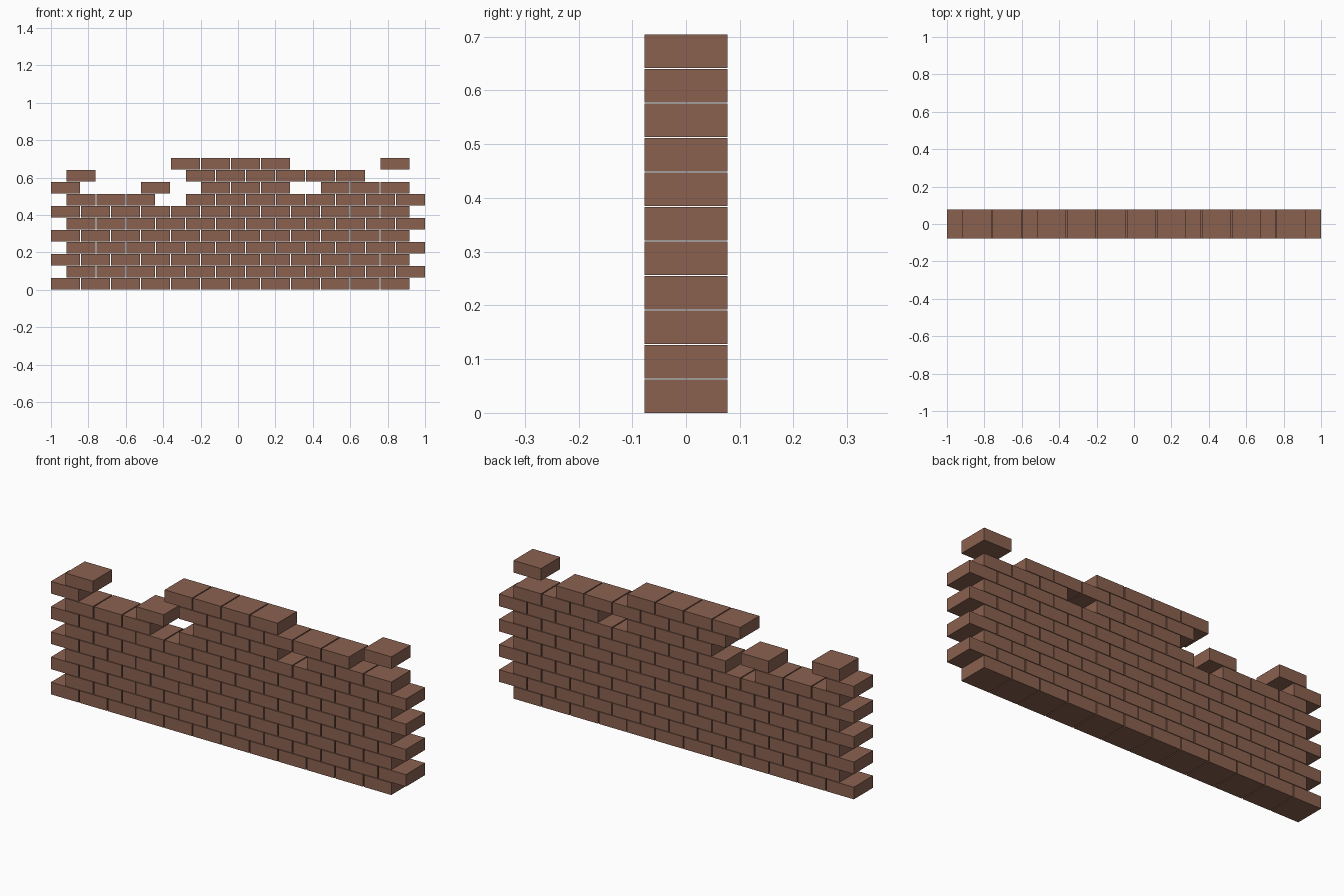
import bpy
import bmesh
from mathutils import Matrix, Vector

if "Cube" in bpy.data.objects:
    bpy.data.objects.remove(bpy.data.objects["Cube"], do_unlink=True)

# Brick size, spacing and running-bond offset
SIZE = Vector((0.155, 0.155, 0.0617))
PITCH_X, PITCH_Z = 0.16027, 0.0642
OFFSET = 0.082
COLUMNS, ROWS = 12, 11

# Brick slots that remain in the broken upper courses
BROKEN = {
    7: [0, 1, 2, *range(4, COLUMNS)],
    8: [0, 3, 5, 6, 7, 9, 10, 11],
    9: [0, *range(4, 10)],
    10: [4, 5, 6, 7, 11],
}

# Brick colour
brick = bpy.data.materials.new("brick_brown")
brick.use_nodes = True
colour = (0.254, 0.12, 0.08, 1)
brick.diffuse_color = colour
shader = brick.node_tree.nodes["Principled BSDF"]
shader.inputs["Base Color"].default_value = colour
shader.inputs["Roughness"].default_value = 0.9


def add_course(row):
    """One horizontal course of separate bricks."""
    bm = bmesh.new()
    start = -1 + (OFFSET if row % 2 else 0)
    for column in BROKEN.get(row, range(COLUMNS)):
        corner = Vector((start + column * PITCH_X, -SIZE.y / 2, row * PITCH_Z))
        place = Matrix.Translation(corner + SIZE / 2) @ Matrix.Diagonal((*SIZE, 1))
        bmesh.ops.create_cube(bm, size=1, matrix=place)
    mesh = bpy.data.meshes.new(f"brick_course_{row + 1}")
    bm.to_mesh(mesh)
    bm.free()
    mesh.materials.append(brick)
    bpy.context.collection.objects.link(bpy.data.objects.new(mesh.name, mesh))


# Wall, from the ground up
for row in range(ROWS):
    add_course(row)
